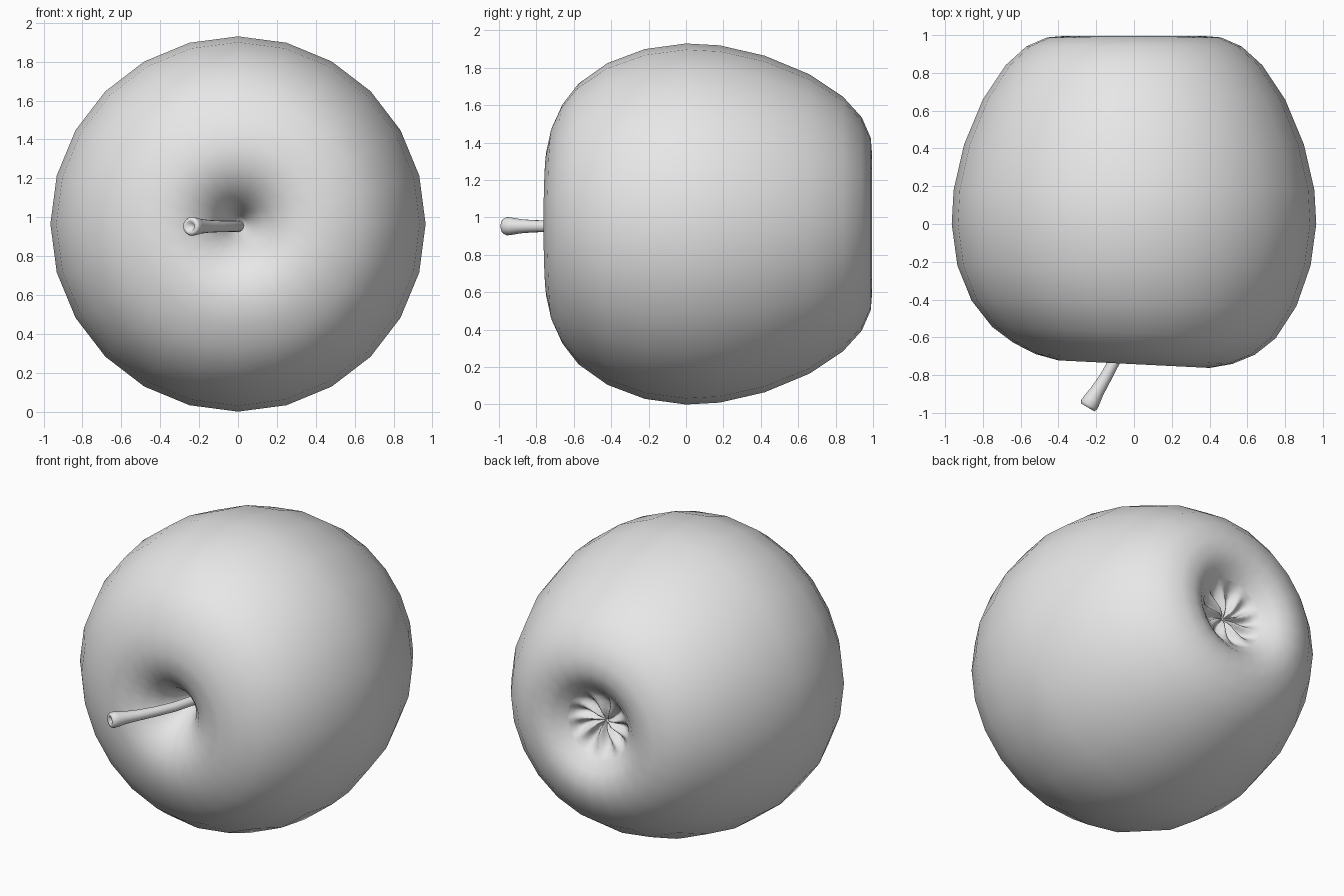
import bpy, math
from mathutils import Vector

if "Cube" in bpy.data.objects:
    bpy.data.objects.remove(bpy.data.objects["Cube"])

ZC = 0.965   # height of the apple's axis (axis runs along y)
N = 24       # sides around the fruit
TAU = 2 * math.pi

skin = bpy.data.materials.new("plain grey")
skin.diffuse_color = (0.8, 0.8, 0.8, 1)
skin.use_nodes = True
skin.node_tree.nodes["Principled BSDF"].inputs["Base Color"].default_value = skin.diffuse_color


def make(name, verts, faces):
    me = bpy.data.meshes.new(name)
    me.from_pydata(verts, [], faces)
    me.materials.append(skin)
    for p in me.polygons:
        p.use_smooth = True
    ob = bpy.data.objects.new(name, me)
    bpy.context.collection.objects.link(ob)
    return ob


def grid_faces(rings, n):
    return [(i * n + j, i * n + (j + 1) % n, (i + 1) * n + (j + 1) % n, (i + 1) * n + j)
            for i in range(rings - 1) for j in range(n)]


def lean(x, y):
    # front shoulder sits slightly further forward on the +x side
    return y - 0.05 * x * min(1, max(0, (-y - 0.3) / 0.35))


# apple body: (radius, y) profile from stem cavity to the rim of the calyx
prof = [(0.015, -0.40), (0.045, -0.45), (0.08, -0.53), (0.13, -0.61), (0.20, -0.68),
        (0.29, -0.727), (0.40, -0.742), (0.52, -0.715), (0.64, -0.66), (0.75, -0.575),
        (0.86, -0.42), (0.935, -0.22), (0.965, 0.0), (0.955, 0.18), (0.90, 0.42),
        (0.80, 0.66), (0.68, 0.84), (0.57, 0.94), (0.46, 0.988), (0.37, 0.995),
        (0.29, 0.965), (0.22, 0.905)]
verts = []
for r, y in prof:
    for j in range(N):
        a = TAU * j / N
        x = r * math.cos(a)
        verts.append((x, lean(x, y), ZC + r * math.sin(a)))
faces = [f[::-1] for f in grid_faces(len(prof), N)]
faces.append(tuple(range(N)))
make("apple_body", verts, faces)

# calyx: puckered star at the back, outer ring matches the body's edge
M, RIDGES = 144, 9
cal = [(0.22, 0.905, 0), (0.195, 0.882, 0.006), (0.165, 0.862, 0.016), (0.13, 0.848, 0.022),
       (0.095, 0.842, 0.022), (0.06, 0.838, 0.018), (0.03, 0.828, 0.010), (0.008, 0.815, 0)]
verts = []
for i, (r, y, amp) in enumerate(cal):
    for j in range(M):
        a = TAU * j / M
        step = TAU / N
        flat = math.cos(step / 2) / math.cos(a % step - step / 2)
        k = r * (flat if i == 0 else 1)
        wave = math.cos(RIDGES * a + 14 * (r - 0.1) + 0.8 * math.sin(2 * a))
        verts.append((k * math.cos(a), y + amp * wave, ZC + k * math.sin(a)))
faces = [f[::-1] for f in grid_faces(len(cal), M)]
faces.append(tuple(range((len(cal) - 1) * M, len(cal) * M))[::-1])
make("calyx", verts, faces)

# stem: curved tube with a flared, hollow tip
path = [((0.01, -0.38), 0.03), ((-0.01, -0.48), 0.029), ((-0.045, -0.60), 0.029),
        ((-0.10, -0.72), 0.03), ((-0.155, -0.82), 0.033), ((-0.195, -0.885), 0.038),
        ((-0.222, -0.93), 0.046), ((-0.238, -0.957), 0.049), ((-0.246, -0.970), 0.042),
        ((-0.246, -0.970), 0.025), ((-0.236, -0.953), 0.015)]
S = 16
verts = []
for i, ((x, y), r) in enumerate(path):
    k = min(i, 7)
    p, q = path[max(k - 1, 0)][0], path[k + 1][0]
    t = Vector((q[0] - p[0], q[1] - p[1], 0)).normalized()
    side = Vector((-t.y, t.x, 0))
    for j in range(S):
        a = TAU * j / S
        verts.append(Vector((x, y, 0.953)) + side * r * math.cos(a) + Vector((0, 0, r * math.sin(a))))
faces = grid_faces(len(path), S)
faces.append(tuple(range((len(path) - 1) * S, len(path) * S)))
make("stem", verts, faces)
